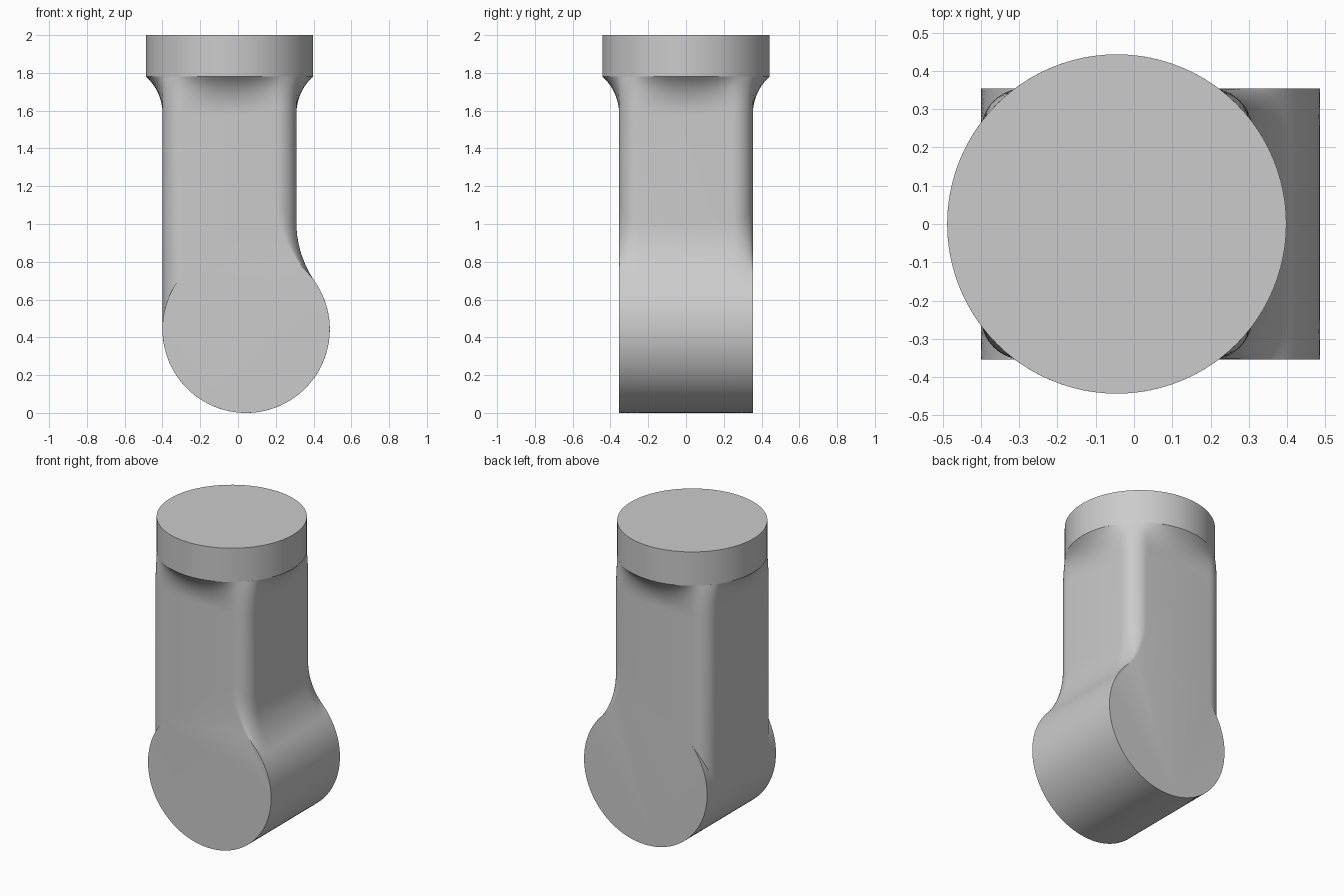
import bpy, bmesh
from math import sin, cos, pi, sqrt, atan2, acos, radians

cube = bpy.data.objects.get("Cube")
if cube:
    bpy.data.objects.remove(cube)

grey = bpy.data.materials.new("plain_grey")
grey.use_nodes = True
grey.diffuse_color = (0.6, 0.6, 0.6, 1)
grey.node_tree.nodes["Principled BSDF"].inputs["Base Color"].default_value = (0.6, 0.6, 0.6, 1)

HALF = 0.354      # half width of the square shaft
ROUND = 0.11      # shaft corner radius
FLAT = HALF - ROUND
RAD = 0.443       # radius of both the head disc and the pivot barrel
SHAFT_X, BARREL_X = -0.045, 0.043
FILLET = 0.55     # blend between shaft and barrel
NECK_Z, HEAD_Z, TOP_Z = 1.58, 1.78, 2.0


def loft(name, rings):
    """Skin equal-length closed rings and cap both ends."""
    bm = bmesh.new()
    rows = [[bm.verts.new(p) for p in ring] for ring in rings]
    n = len(rows[0])
    for a, b in zip(rows, rows[1:]):
        for i in range(n):
            j = (i + 1) % n
            bm.faces.new((a[i], a[j], b[j], b[i]))
    bm.faces.new(rows[0][::-1])
    bm.faces.new(rows[-1])
    bmesh.ops.recalc_face_normals(bm, faces=bm.faces)
    mesh = bpy.data.meshes.new(name)
    bm.to_mesh(mesh)
    bm.free()
    obj = bpy.data.objects.new(name, mesh)
    bpy.context.collection.objects.link(obj)
    mesh.materials.append(grey)
    bpy.ops.object.select_all(action='DESELECT')
    obj.select_set(True)
    bpy.context.view_layer.objects.active = obj
    bpy.ops.object.shade_smooth_by_angle(angle=radians(25))
    return obj


def side_outline(y):
    """Shaft, fillet and barrel outline in the xz plane at depth y."""
    inset = max(abs(y) - FLAT, 0)
    half = FLAT + sqrt(max(ROUND ** 2 - inset ** 2, 0))
    right, left = SHAFT_X + half, SHAFT_X - half
    # fillet circle touches the shaft side and the barrel
    dx = right + FILLET - BARREL_X
    dz = sqrt((RAD + FILLET) ** 2 - dx ** 2)
    touch = atan2(dz, dx)
    pts = [(right, NECK_Z)]
    for i in range(15):
        a = pi + touch * i / 14
        pts.append((BARREL_X + dx + FILLET * cos(a), RAD + dz + FILLET * sin(a)))
    # barrel arc round the bottom, up to the left side of the shaft
    end = acos(max(-1, (left - BARREL_X) / RAD)) - 2 * pi
    for i in range(1, 73):
        a = touch + (end - touch) * i / 72
        pts.append((BARREL_X + RAD * cos(a), RAD + RAD * sin(a)))
    pts.append((left, NECK_Z))
    return [(x, y, z) for x, z in pts]


# shaft with pivot barrel
steps = [FLAT + ROUND * sin(pi / 2 * i / 10) for i in range(11)]
loft("shaft_and_barrel", [side_outline(y) for y in [-s for s in reversed(steps)] + steps])

# rounded square outline shared by the neck rings
square = []
for q in range(4):
    c, s = round(cos(q * pi / 2)), round(sin(q * pi / 2))
    side = [(HALF, -FLAT + 2 * FLAT * i / 16) for i in range(16)]
    corner = [(FLAT + ROUND * cos(a), FLAT + ROUND * sin(a))
              for a in (pi / 2 * i / 10 for i in range(10))]
    square += [(x * c - y * s, x * s + y * c) for x, y in side + corner]


def neck_ring(t):
    """Rounded square at t=0 curving out to the head circle at t=1."""
    bend = 0.25
    rise = HEAD_Z - NECK_Z
    f = (bend - sqrt(bend ** 2 - (rise * t) ** 2)) / (bend - sqrt(bend ** 2 - rise ** 2))
    ring = []
    for x, y in square:
        r = sqrt(x * x + y * y)
        k = 1 + f * (RAD / r - 1)
        ring.append((SHAFT_X + x * k, y * k, NECK_Z + rise * t))
    return ring


# flared neck
loft("flared_neck", [neck_ring(i / 12) for i in range(13)])

# head disc
loft("head_disc", [[(SHAFT_X + RAD * cos(2 * pi * i / 96), RAD * sin(2 * pi * i / 96), z)
                    for i in range(96)] for z in (HEAD_Z, TOP_Z)])
